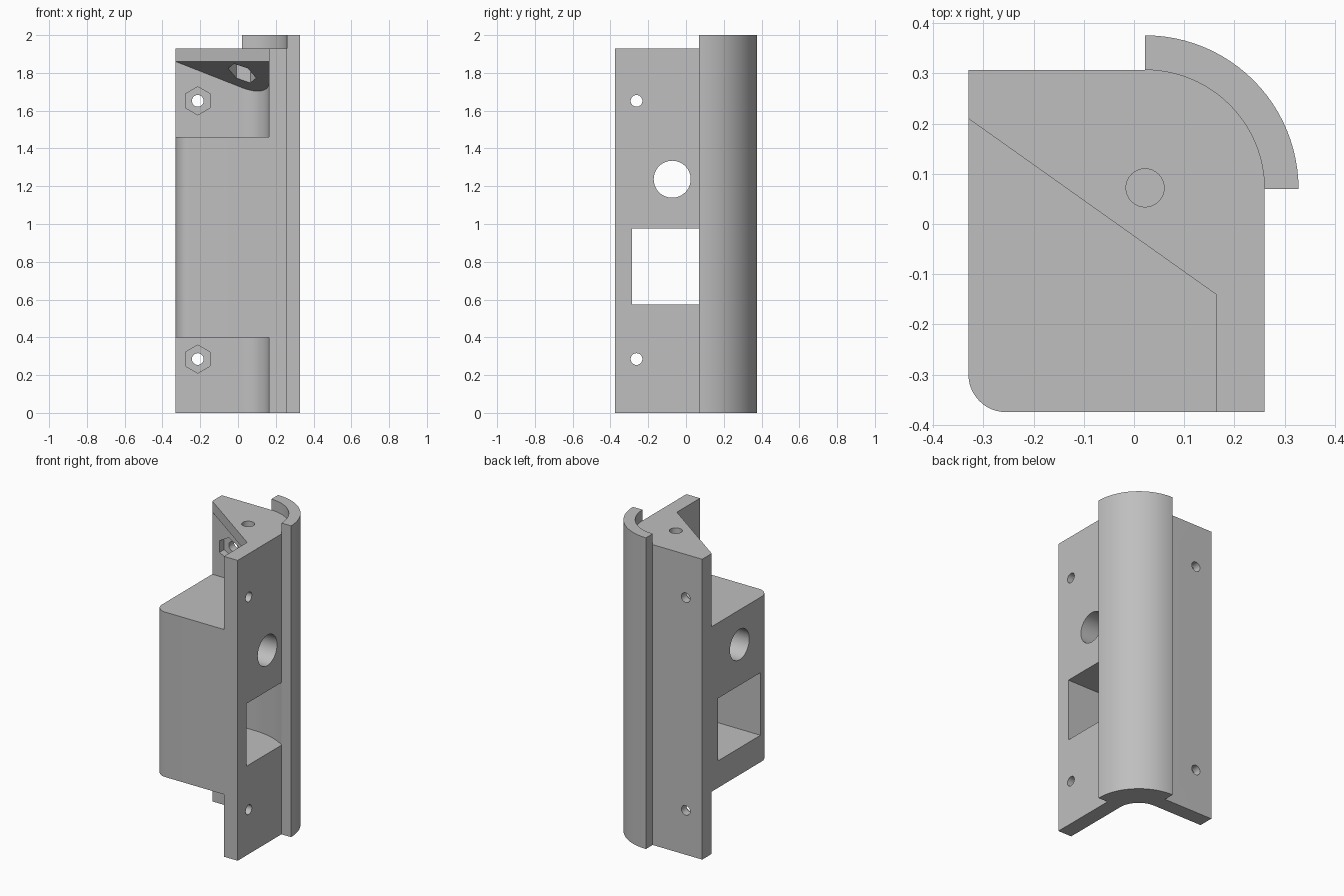
import bpy, bmesh
from math import sin, cos, atan2, radians, pi
from mathutils import Matrix, Vector

cube = bpy.data.objects.get("Cube")
if cube:
    bpy.data.objects.remove(cube, do_unlink=True)

grey = bpy.data.materials.new("plain grey")
grey.use_nodes = True
COLOUR = (0.52, 0.52, 0.52, 1)
grey.diffuse_color = COLOUR
grey.node_tree.nodes["Principled BSDF"].inputs["Base Color"].default_value = COLOUR

# Main dimensions
LEFT, RIGHT, FRONT, BACK = -0.33, 0.26, -0.375, 0.307
IN_X, IN_Y = 0.163, 0.21          # inner faces of the two walls
CX, CY = 0.022, 0.07              # centre of the rounded corner
R_OUT, R_LIP = RIGHT - CX, 0.306
WALL_TOP, LIP_TOP = 1.93, 2.0


def arc(cx, cy, rx, ry, a0, a1, n=24):
    """Points along an elliptic arc, angles in degrees."""
    steps = [radians(a0 + (a1 - a0) * i / n) for i in range(n + 1)]
    return [(cx + rx * cos(a), cy + ry * sin(a)) for a in steps]


def prism(name, points, z0, z1, matrix=None):
    """Extrude a flat outline between two heights."""
    bm = bmesh.new()
    face = bm.faces.new([bm.verts.new((x, y, z0)) for x, y in points])
    top = bmesh.ops.extrude_face_region(bm, geom=[face])["geom"]
    verts = [v for v in top if isinstance(v, bmesh.types.BMVert)]
    bmesh.ops.translate(bm, verts=verts, vec=(0, 0, z1 - z0))
    bmesh.ops.recalc_face_normals(bm, faces=bm.faces)
    if matrix:
        bm.transform(matrix)
    mesh = bpy.data.meshes.new(name)
    bm.to_mesh(mesh)
    bm.free()
    mesh.materials.append(grey)
    obj = bpy.data.objects.new(name, mesh)
    bpy.context.collection.objects.link(obj)
    return obj


def rod(axis, centre, radius, length, sides=32, turn=0):
    """A round or six-sided cutter along one axis."""
    spin = {"x": Matrix.Rotation(pi / 2, 4, "Y"),
            "y": Matrix.Rotation(pi / 2, 4, "X"),
            "z": Matrix.Identity(4)}[axis]
    ring = arc(0, 0, radius, radius, turn, turn + 360, sides)[:-1]
    cutter = prism("cutter", ring, -length / 2, length / 2,
                   Matrix.Translation(centre) @ spin)
    cutter.hide_render = True
    return cutter


def cut(obj, cutters):
    bpy.context.view_layer.objects.active = obj
    for c in cutters:
        mod = obj.modifiers.new("cut", "BOOLEAN")
        mod.operation, mod.solver, mod.object = "DIFFERENCE", "EXACT", c
        bpy.ops.object.modifier_apply(modifier=mod.name)


# Rounded angle wall, seen from above as an L
inner = arc(CX, CY, IN_X - CX, IN_Y - CY, 0, 90)
outer = arc(CX, CY, R_OUT, BACK - CY, 0, 90)
wall = prism("angle_wall",
             [(IN_X, FRONT), (RIGHT, FRONT)] + outer + [(LEFT, BACK), (LEFT, IN_Y)]
             + inner[::-1], 0, WALL_TOP)

# Outer lip around the rounded corner
lip = prism("corner_lip", outer + arc(CX, CY, R_LIP, R_LIP, 90, 0), 0, LIP_TOP)

# Solid housing between the walls
housing = prism("housing",
                arc(LEFT + 0.075, FRONT + 0.075, 0.075, 0.075, 180, 270, 12)
                + [(IN_X, FRONT)] + inner + [(LEFT, IN_Y)], 0.40, 1.46)

# Top gusset with a sloping underside
a, b = Vector((LEFT, IN_Y, 1.86)), Vector((IN_X, -0.14, 1.86))
gusset = prism("top_gusset", [(b.x, b.y)] + inner + [(a.x, a.y)], 1.5, WALL_TOP)
inward = Vector((a.y - b.y, b.x - a.x, 0)).normalized()
bm = bmesh.new()
bm.from_mesh(gusset.data)
bmesh.ops.bisect_plane(bm, geom=bm.verts[:] + bm.edges[:] + bm.faces[:], plane_co=a,
                       plane_no=inward * 0.68 + Vector((0, 0, 1)), clear_inner=True)
bmesh.ops.holes_fill(bm, edges=bm.edges[:], sides=0)
bmesh.ops.recalc_face_normals(bm, faces=bm.faces)
bm.to_mesh(gusset.data)
bm.free()

# Side window and cable hole running through wall and housing
bend = arc(CX, 0.145 - 0.42, 0.42, 0.42, 90, 55.5, 16)
window = prism("cutter", [(-0.5, -0.285), (0.4, -0.285), (0.4, 0.07)]
               + bend[::-1] + [(-0.5, 0.145)], 0.573, 0.975)
tunnel = rod("x", (0, -0.073, 1.237), 0.098, 2, 48)
cut(housing, [window, tunnel])

# Screw holes with nut recesses on the inner wall faces
screws = []
for z in (0.285, 1.652):
    screws += [rod("y", (-0.213, 0.26, z), 0.031, 0.4),
               rod("y", (-0.213, IN_Y, z), 0.0745, 0.09, 6, 90),
               rod("x", (0.21, -0.262, z), 0.031, 0.4),
               rod("x", (IN_X, -0.262, z), 0.0745, 0.09, 6, 0)]
cut(wall, [window, tunnel] + screws)

# Vertical screw hole and nut pocket in the gusset
nut_turn = atan2(inward.y, inward.x) * 180 / pi
pin = rod("z", (CX, 0.072, 1.8), 0.038, 0.8)
pocket = rod("z", (CX, 0.072, 1.68), 0.0745, 0.4, 6, nut_turn)
cut(gusset, [pin, pocket])

for c in [window, tunnel, pin, pocket] + screws:
    bpy.data.objects.remove(c, do_unlink=True)

# Smooth the curved faces, keep the edges sharp
bpy.ops.object.select_all(action="DESELECT")
for obj in (wall, lip, housing, gusset):
    obj.select_set(True)
bpy.context.view_layer.objects.active = wall
bpy.ops.object.shade_smooth_by_angle(angle=radians(30))
